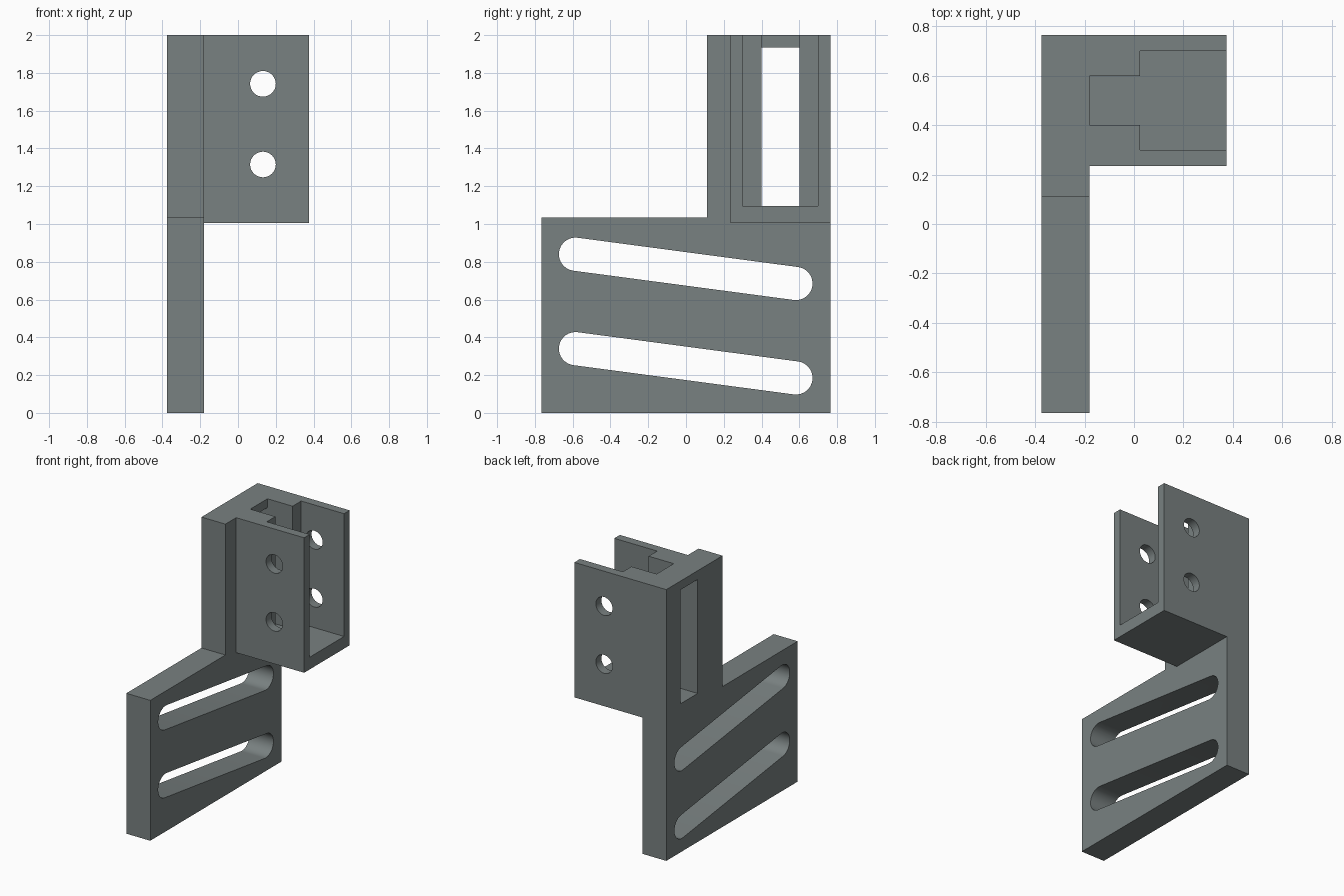
import bpy, bmesh, math
from mathutils import Vector

if "Cube" in bpy.data.objects:
    bpy.data.objects.remove(bpy.data.objects["Cube"])

steel = bpy.data.materials.new("grey_steel")
steel.diffuse_color = (0.19, 0.218, 0.218, 1)
steel.use_nodes = True
steel.node_tree.nodes["Principled BSDF"].inputs["Base Color"].default_value = steel.diffuse_color


def prism(name, profile, axis, lo, hi):
    """Extrude a closed 2D profile along x (profile in y,z) or y (profile in x,z) or z."""
    place = {"x": lambda a, b, t: (t, a, b),
             "y": lambda a, b, t: (a, t, b),
             "z": lambda a, b, t: (a, b, t)}[axis]
    bm = bmesh.new()
    base = bm.faces.new([bm.verts.new(place(a, b, lo)) for a, b in profile])
    ext = bmesh.ops.extrude_face_region(bm, geom=[base])
    verts = [v for v in ext["geom"] if isinstance(v, bmesh.types.BMVert)]
    bmesh.ops.translate(bm, verts=verts, vec=Vector(place(0, 0, hi - lo)))
    bmesh.ops.recalc_face_normals(bm, faces=bm.faces)
    mesh = bpy.data.meshes.new(name)
    bm.to_mesh(mesh)
    bm.free()
    mesh.materials.append(steel)
    obj = bpy.data.objects.new(name, mesh)
    bpy.context.collection.objects.link(obj)
    return obj


def rect(a0, a1, b0, b1):
    return [(a0, b0), (a1, b0), (a1, b1), (a0, b1)]


def capsule(p, q, r, n=16):
    """Rounded slot outline from p to q; a circle when p equals q."""
    ang = math.atan2(q[1] - p[1], q[0] - p[0])
    pts = []
    for c, start in ((q, ang - math.pi / 2), (p, ang + math.pi / 2)):
        last = n if p == q else n + 1
        for i in range(last):
            t = start + math.pi * i / n
            pts.append((c[0] + r * math.cos(t), c[1] + r * math.sin(t)))
    return pts


def boolean(target, tool, operation):
    mod = target.modifiers.new(tool.name, "BOOLEAN")
    mod.operation = operation
    mod.solver = "EXACT"
    mod.object = tool
    bpy.context.view_layer.objects.active = target
    bpy.ops.object.modifier_apply(modifier=mod.name)
    bpy.data.objects.remove(tool)


# Side plate with a raised rear section
bracket = prism("mounting_bracket",
                [(-0.765, 0), (0.765, 0), (0.765, 2), (0.11, 2), (0.11, 1.035), (-0.765, 1.035)],
                "x", -0.375, -0.18)

# Post socket fused to the plate
boolean(bracket, prism("socket", rect(0.235, 0.765, 1.005, 2), "x", -0.28, 0.375), "UNION")

# Stepped channel, open at the top and the right
channel = [(-0.18, 0.4), (0.025, 0.4), (0.025, 0.3), (0.5, 0.3),
           (0.5, 0.7), (0.025, 0.7), (0.025, 0.6), (-0.18, 0.6)]
boolean(bracket, prism("channel_cut", channel, "z", 1.095, 2.2), "DIFFERENCE")

# Tall window through the plate behind the channel
boolean(bracket, prism("window_cut", rect(0.4, 0.6, 1.095, 1.935), "x", -0.5, -0.1), "DIFFERENCE")

# Two slanted adjustment slots
for dz in (0, 0.5):
    slot = capsule((-0.585, 0.34 + dz), (0.582, 0.185 + dz), 0.088)
    boolean(bracket, prism("slot_cut", slot, "x", -0.5, 0), "DIFFERENCE")

# Bolt holes through both socket walls
for z in (1.315, 1.742):
    hole = capsule((0.132, z), (0.132, z), 0.068)
    boolean(bracket, prism("bolt_hole_cut", hole, "y", 0.1, 0.9), "DIFFERENCE")

# Smooth the rounded ends, keep the edges sharp
bpy.ops.object.select_all(action="DESELECT")
bracket.select_set(True)
bpy.context.view_layer.objects.active = bracket
bpy.ops.object.shade_smooth_by_angle(angle=math.radians(30))
